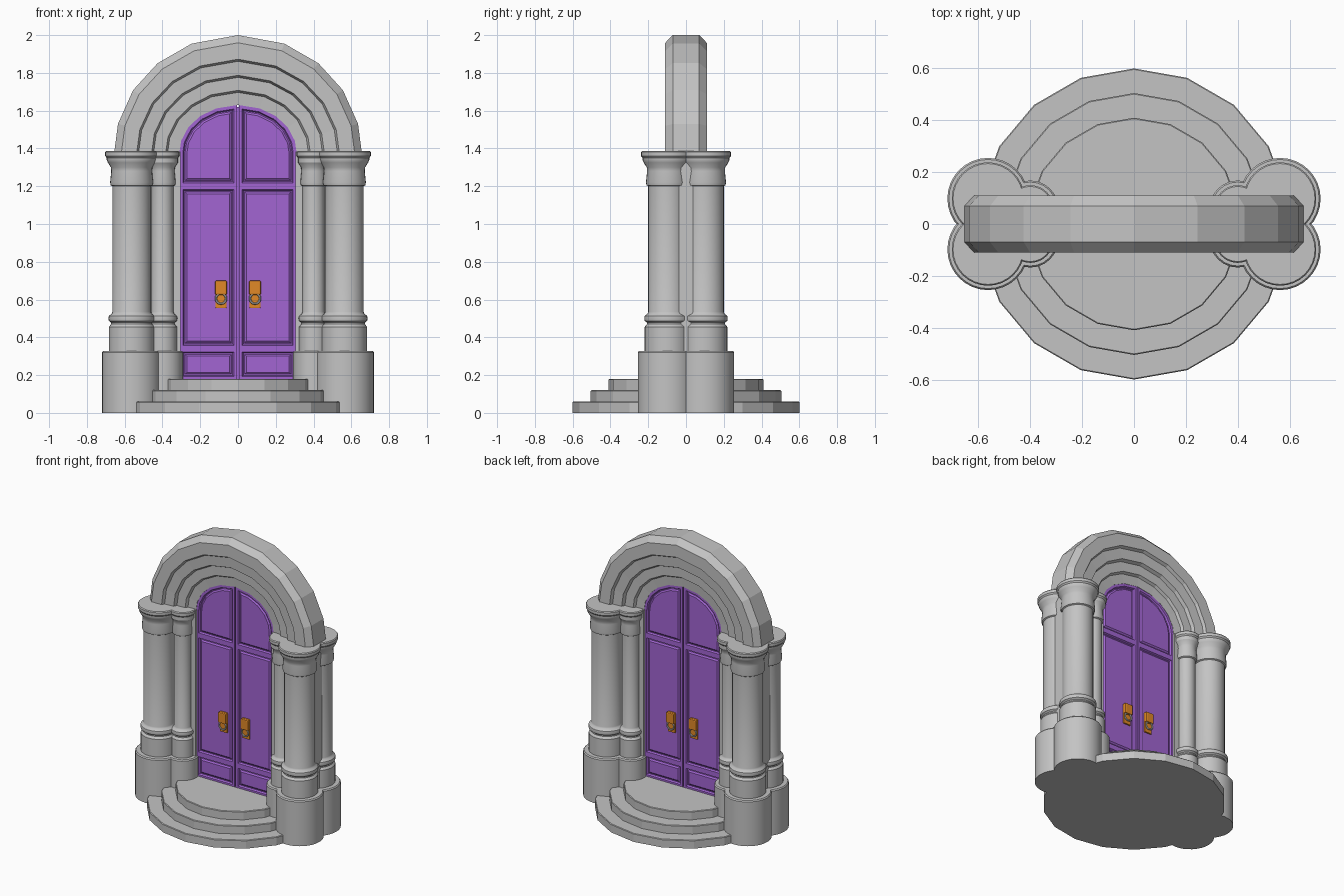
import bpy, bmesh, math

if "Cube" in bpy.data.objects:
    bpy.data.objects.remove(bpy.data.objects["Cube"])

def material(name, rgb):
    m = bpy.data.materials.new(name)
    m.diffuse_color = (*rgb, 1)
    m.use_nodes = True
    m.node_tree.nodes["Principled BSDF"].inputs["Base Color"].default_value = m.diffuse_color
    return m

STONE = material("stone_grey", (0.55, 0.55, 0.55))
PURPLE = material("door_purple", (0.36, 0.13, 0.65))
ORANGE = material("handle_orange", (0.75, 0.25, 0.02))
SILVER = material("ring_silver", (0.6, 0.6, 0.6))

def finish(name, bm, mat, smooth=None):
    bmesh.ops.recalc_face_normals(bm, faces=bm.faces)
    me = bpy.data.meshes.new(name)
    bm.to_mesh(me)
    bm.free()
    me.materials.append(mat)
    ob = bpy.data.objects.new(name, me)
    bpy.context.collection.objects.link(ob)
    if smooth:
        bpy.ops.object.select_all(action='DESELECT')
        ob.select_set(True)
        bpy.context.view_layer.objects.active = ob
        bpy.ops.object.shade_smooth_by_angle(angle=math.radians(smooth))
    return ob

def lathe(name, profile, x, y, sides, mat, smooth=None):
    """Closed turned shape from (radius, z) points."""
    bm = bmesh.new()
    rings = []
    for r, z in profile:
        rings.append([bm.verts.new((x + r * math.sin(2 * math.pi * i / sides),
                                    y + r * math.cos(2 * math.pi * i / sides), z))
                      for i in range(sides)])
    for a, b in zip(rings, rings[1:]):
        for i in range(sides):
            j = (i + 1) % sides
            bm.faces.new((a[i], a[j], b[j], b[i]))
    bm.faces.new(rings[0])
    bm.faces.new(rings[-1])
    return finish(name, bm, mat, smooth)

def box(name, lo, hi, mat, bevel=0):
    bm = bmesh.new()
    bmesh.ops.create_cube(bm, size=1)
    for v in bm.verts:
        v.co = [(a + b) / 2 + c * (b - a) for a, b, c in zip(lo, hi, v.co)]
    if bevel:
        bmesh.ops.bevel(bm, geom=bm.edges[:], offset=bevel, segments=2, profile=0.5, affect='EDGES')
    return finish(name, bm, mat)

# Round steps
for i, r in enumerate((0.60, 0.505, 0.41)):
    top = 0.06 * (i + 1)
    lathe(f"step_{i + 1}", [(r, 0), (r, top - 0.004), (r - 0.004, top)], 0, 0, 18, STONE)

# Clustered columns: plinth, drum, ring, shaft, neck, capital
def column_profile(plinth, drum, shaft, cap):
    return [(plinth, 0), (plinth, 0.32), (plinth - 0.006, 0.328), (drum, 0.328),
            (drum, 0.455), (drum - 0.012, 0.47), (drum - 0.012, 0.478),
            (drum, 0.487), (drum + 0.002, 0.50), (drum, 0.513), (shaft + 0.004, 0.525),
            (shaft, 0.535), (shaft, 1.2), (shaft + 0.009, 1.205), (shaft + 0.012, 1.22),
            (shaft + 0.006, 1.28), (shaft + 0.008, 1.30), (shaft + 0.024, 1.325),
            (cap - 0.008, 1.34), (cap - 0.008, 1.35), (cap, 1.36), (cap, 1.38), (cap - 0.005, 1.386)]

for sx, side in ((-1, "left"), (1, "right")):
    for sy, face in ((-1, "front"), (1, "back")):
        lathe(f"large_column_{face}_{side}", column_profile(0.157, 0.121, 0.102, 0.14),
              sx * 0.563, sy * 0.098, 32, STONE, 30)
        lathe(f"small_column_{face}_{side}", column_profile(0.108, 0.077, 0.058, 0.09),
              sx * 0.40, sy * 0.06, 24, STONE, 30)
    # Wall between the columns
    xs = sorted((sx * 0.305, sx * 0.645))
    box(f"jamb_{side}", (xs[0], -0.05, 0.3), (xs[1], 0.05, 1.384), STONE)

# Stepped arch: a moulding swept over an arc that narrows inward
SPRING = 1.38
ANGLES = [0, 14, 32, 49.5, 68, 90]
ARC = ANGLES + [180 - a for a in ANGLES[-2::-1]]

def arc_point(k, deg):
    t = math.radians(deg)
    return (0.655 - 0.345 * k) * math.cos(t), SPRING + (0.62 - 0.37 * k) * math.sin(t)

half = [(0, 0.07), (0.11, 0.11), (0.345, 0.11), (0.375, 0.09), (0.575, 0.085),
        (0.605, 0.062), (0.79, 0.06), (0.82, 0.042), (1.0, 0.036)]
section = [(k, -y) for k, y in half] + [(k, y) for k, y in reversed(half)]
bm = bmesh.new()
rows = []
for deg in ARC:
    rows.append([])
    for k, y in section:
        x, z = arc_point(k, deg)
        rows[-1].append(bm.verts.new((x, y, z)))
n = len(section)
for a, b in zip(rows, rows[1:]):
    for i in range(n):
        bm.faces.new((a[i], a[(i + 1) % n], b[(i + 1) % n], b[i]))
bm.faces.new(rows[0])
bm.faces.new(rows[-1])
finish("stepped_arch", bm, STONE)

# Door leaves: three cells each, inset into framed raised panels on both faces
GAP, FACE = 0.004, 0.034
bm = bmesh.new()
arch_top = [arc_point(1, a) for a in (0, 14, 32, 49.5, 68)] + [(GAP, SPRING + 0.25)]
cells = [[(GAP, 0.175), (0.31, 0.175), (0.31, 0.34), (GAP, 0.34)],
         [(GAP, 0.34), (0.31, 0.34), (0.31, 1.2), (GAP, 1.2)],
         [(GAP, 1.2), (0.31, 1.2)] + arch_top]
faces = [bm.faces.new([bm.verts.new((x, -FACE, z)) for x, z in c]) for c in cells]
bmesh.ops.remove_doubles(bm, verts=bm.verts, dist=1e-5)
faces = bm.faces[:]
rim = [e for e in bm.edges if e.is_boundary]
sides = bmesh.ops.extrude_edge_only(bm, edges=rim)["geom"]
for v in sides:
    if isinstance(v, bmesh.types.BMVert):
        v.co.y = 0
bmesh.ops.recalc_face_normals(bm, faces=bm.faces)
if faces[0].normal.y > 0:
    bmesh.ops.reverse_faces(bm, faces=bm.faces)
for thick, depth in ((0.018, 0), (0.006, -0.012), (0.006, 0), (0.01, 0.008)):
    bmesh.ops.inset_individual(bm, faces=faces, thickness=thick, depth=depth, use_even_offset=True)
door = finish("door_leaves", bm, PURPLE)
mirror = door.modifiers.new("mirror", 'MIRROR')
mirror.use_axis = (True, True, False)
box("door_seam", (-0.01, -0.024, 0.175), (0.01, 0.024, 1.62), PURPLE)

# Handles: back plate, knocker block and hanging ring on each leaf, both faces
for sx, side in ((-1, "left"), (1, "right")):
    for sy, face in ((-1, "front"), (1, "back")):
        x = sx * 0.09
        def plate(name, w, y0, y1, z0, z1, bevel):
            ys = sorted((sy * y0, sy * y1))
            box(f"{name}_{face}_{side}", (x - w, ys[0], z0), (x + w, ys[1], z1), ORANGE, bevel)
        plate("handle_plate", 0.029, 0.025, 0.04, 0.555, 0.70, 0.004)
        plate("handle_block", 0.031, 0.038, 0.058, 0.625, 0.70, 0.006)
        bpy.ops.mesh.primitive_torus_add(location=(x, sy * 0.049, 0.605), rotation=(math.pi / 2, 0, 0),
                                         major_radius=0.027, minor_radius=0.006,
                                         major_segments=16, minor_segments=6)
        ring = bpy.context.object
        ring.name = f"handle_ring_{face}_{side}"
        ring.data.materials.append(SILVER)
        bpy.ops.object.shade_smooth_by_angle()
